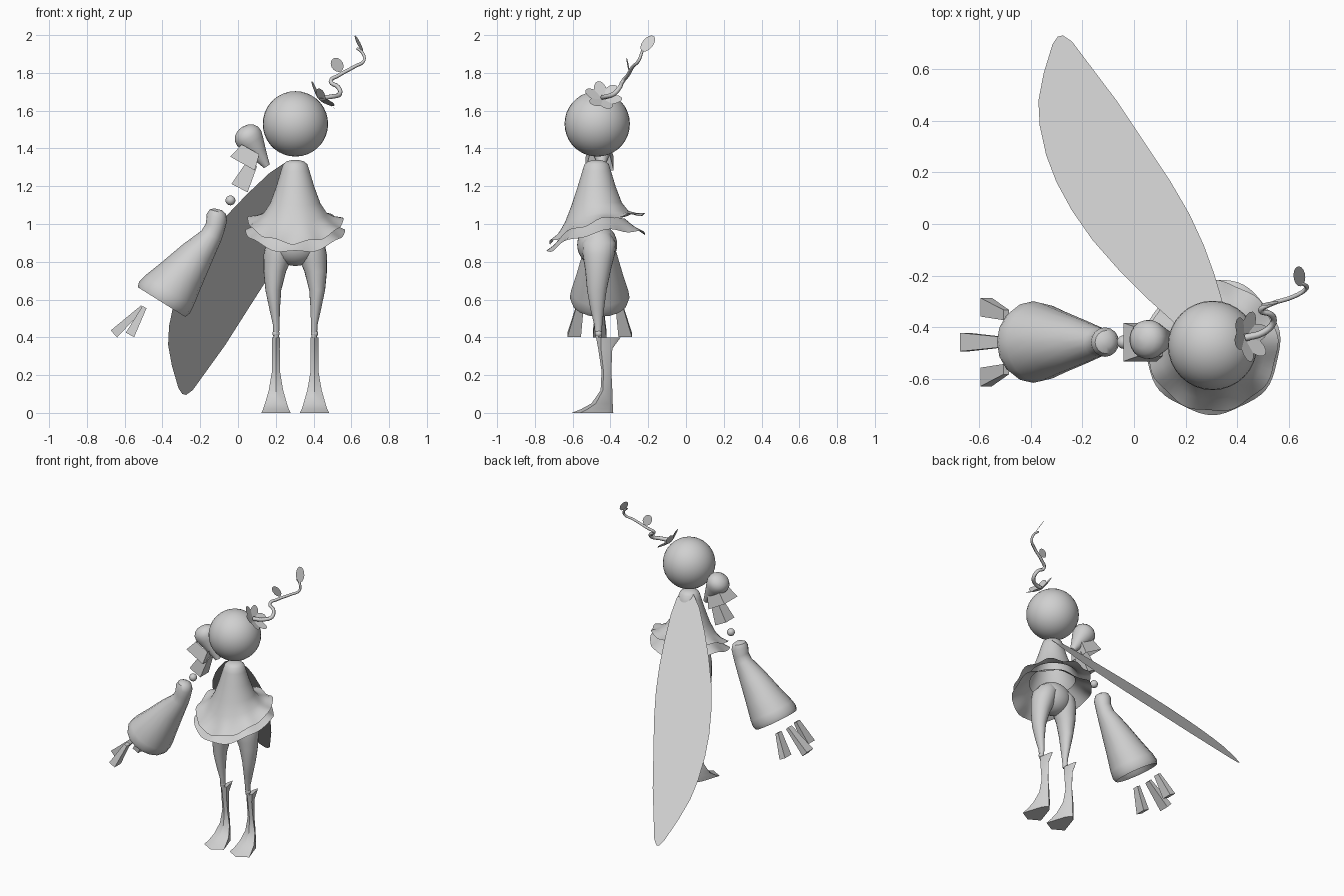
import bpy, bmesh
from math import sin, cos, pi, tau, radians
from mathutils import Vector

cube = bpy.data.objects.get("Cube")
if cube:
    bpy.data.objects.remove(cube)

mat = bpy.data.materials.new("plain_grey")
mat.use_nodes = True
mat.diffuse_color = (0.63, 0.63, 0.63, 1)
mat.node_tree.nodes["Principled BSDF"].inputs["Base Color"].default_value = mat.diffuse_color

CX = 0.303        # body axis
ARM_Y = -0.457


def finish(name, bm, angle=40):
    bmesh.ops.recalc_face_normals(bm, faces=bm.faces)
    me = bpy.data.meshes.new(name)
    bm.to_mesh(me)
    bm.free()
    me.materials.append(mat)
    ob = bpy.data.objects.new(name, me)
    bpy.context.collection.objects.link(ob)
    if angle:
        bpy.ops.object.select_all(action='DESELECT')
        ob.select_set(True)
        bpy.context.view_layer.objects.active = ob
        bpy.ops.object.shade_smooth_by_angle(angle=radians(angle))


def loft(name, rings, caps=(True, True), angle=40):
    """Skin a list of equally long closed rings."""
    bm = bmesh.new()
    vs = [[bm.verts.new(p) for p in ring] for ring in rings]
    n = len(vs[0])
    for a, b in zip(vs, vs[1:]):
        for i in range(n):
            j = (i + 1) % n
            bm.faces.new((a[i], a[j], b[j], b[i]))
    for use, ring in zip(caps, (vs[0], vs[-1])):
        if use:
            bm.faces.new(ring)
    finish(name, bm, angle)


def spun(name, a, b, profile, sides=20, caps=(True, True), angle=40):
    """Turn (fraction, radius) pairs around the axis from a to b."""
    a, b = Vector(a), Vector(b)
    side = Vector((0, 1, 0))
    up = (b - a).normalized().cross(side).normalized()
    turns = [tau * (i + 0.5) / sides for i in range(sides)]
    rings = [[a.lerp(b, t) + r * (side * cos(w) + up * sin(w)) for w in turns]
             for t, r in profile]
    loft(name, rings, caps, angle)


def ball(name, centre, size):
    bm = bmesh.new()
    bmesh.ops.create_uvsphere(bm, u_segments=32, v_segments=18, radius=1)
    bmesh.ops.scale(bm, vec=size, verts=bm.verts)
    bmesh.ops.translate(bm, vec=centre, verts=bm.verts)
    finish(name, bm)


def leaf(name, base, tip, across, width):
    """Flat oval sheet."""
    base, tip, across = Vector(base), Vector(tip), Vector(across).normalized()
    bm = bmesh.new()
    turns = [tau * i / 14 for i in range(14)]
    bm.faces.new([bm.verts.new(base.lerp(tip, 0.5 - 0.5 * cos(a)) + across * width * sin(a))
                  for a in turns])
    finish(name, bm, 0)


# Head
ball("head", (0.304, -0.47, 1.53), (0.173,) * 3)


# Dress and underskirt: round layers whose hems tilt, sag and ripple
def skirt_layer(name, profile, tilt, sag, waves, phase, caps):
    n = 64
    rings = []
    for r, z, w in profile:
        ring = []
        for i in range(n):
            a = tau * i / n
            ripple = sin(waves * a + phase) * w ** 4
            rr = r + 0.005 * ripple
            ring.append((CX + rr * cos(a), -0.473 + rr * sin(a),
                         z + w * (tilt * sin(a) - sag * sin(a) ** 2) + 0.009 * ripple))
        rings.append(ring)
    loft(name, rings, caps, 60)


skirt_layer("dress", [(0.02, 1.338, 0), (0.045, 1.332, 0), (0.064, 1.317, 0), (0.076, 1.28, 0),
                      (0.1, 1.2, 0), (0.133, 1.11, 0.1), (0.168, 1.055, 0.4),
                      (0.207, 1.03, 0.75), (0.252, 1.015, 1)], 0.075, 0.04, 9, 0.6,
            (True, False))
skirt_layer("underskirt", [(0.15, 1.03, 0.4), (0.19, 1.0, 0.7), (0.225, 0.975, 0.9),
                           (0.262, 0.955, 1)], 0.05, 0.055, 7, 0, (False, False))

# Hips
ball("hips", (CX, -0.47, 0.89), (0.13, 0.106, 0.112))


def ellipse(x, y, z, rx, ry, n=20):
    return [(x + rx * cos(tau * i / n), y + ry * sin(tau * i / n), z) for i in range(n)]


# Legs, knees and flared boots
for side, s in (("right", -1), ("left", 1)):
    thigh = [(0.95, 0.06, -0.46, 0.05, 0.06), (0.9, 0.075, -0.46, 0.08, 0.09),
             (0.84, 0.09, -0.462, 0.077, 0.085), (0.8, 0.097, -0.464, 0.071, 0.077),
             (0.75, 0.108, -0.466, 0.06, 0.067),
             (0.65, 0.116, -0.472, 0.042, 0.052), (0.55, 0.109, -0.47, 0.028, 0.036),
             (0.47, 0.101, -0.465, 0.018, 0.022), (0.4, 0.1, -0.463, 0.014, 0.016)]
    loft(side + "_leg", [ellipse(CX + s * o, y, z, rx, ry) for z, o, y, rx, ry in thigh])
    x = CX + s * 0.102
    ball(side + "_knee", (x, -0.463, 0.42), (0.019,) * 3)
    boot = []
    for z, front, back, hx in ((0.398, -0.476, -0.347, 0.022),
                               (0.34, -0.465, -0.39, 0.02),
                               (0.22, -0.447, -0.395, 0.021),
                               (0.12, -0.452, -0.39, 0.038),
                               (0.05, -0.50, -0.388, 0.058),
                               (0.02, -0.555, -0.386, 0.068),
                               (0, -0.605, -0.385, 0.078)):
        d = back - front
        boot.append([(x, front, z), (x + hx, front + 0.2 * d, z),
                     (x + 0.4 * hx, back - 0.15 * d, z), (x, back, z),
                     (x - 0.4 * hx, back - 0.15 * d, z), (x - hx, front + 0.2 * d, z)])
    loft(side + "_boot", boot, angle=30)

# Right arm, made of separate floating pieces
spun("shoulder_puff", (0.153, ARM_Y + 0.01, 1.305), (0.022, ARM_Y + 0.01, 1.513),
     [(0, 0.018), (0.35, 0.046), (0.6, 0.068), (0.72, 0.076), (0.83, 0.073),
      (0.92, 0.058), (0.98, 0.034), (1, 0.006)])
spun("sleeve_frill", (0.066, ARM_Y, 1.395), (0.024, ARM_Y, 1.32),
     [(0, 0.075), (1, 0.105)], 4, (False, False), 0)
spun("upper_arm", (0.075, ARM_Y, 1.32), (0.008, ARM_Y, 1.19),
     [(0, 0.042), (1, 0.068)], 4, angle=0)
ball("elbow", (-0.04, ARM_Y, 1.125), (0.026,) * 3)

# Bell sleeve: rings along a bent axis as (x, z, radius, lean), ending in an open cuff
sleeve = []
for x, z, r, lean in ((-0.105, 1.078, 0.02, 15), (-0.107, 1.065, 0.045, 15),
                      (-0.112, 1.035, 0.057, 18), (-0.12, 0.985, 0.053, 22),
                      (-0.14, 0.94, 0.058, 26), (-0.215, 0.845, 0.09, 32),
                      (-0.3, 0.73, 0.124, 33), (-0.365, 0.645, 0.152, 32),
                      (-0.39, 0.61, 0.158, 32), (-0.405, 0.587, 0.148, 32),
                      (-0.395, 0.605, 0.125, 32), (-0.34, 0.68, 0.09, 32)):
    c, k = cos(radians(lean)), sin(radians(lean))
    sleeve.append([(x + r * c * cos(tau * i / 16), ARM_Y + r * sin(tau * i / 16),
                    z - r * k * cos(tau * i / 16)) for i in range(16)])
loft("bell_sleeve", sleeve)


# Fingers: wedges that widen to the tip
def finger(name, base, tip):
    base, tip = Vector(base), Vector(tip)
    y = Vector((0, 1, 0))
    up = (tip - base).cross(y).normalized()
    rings = [[c + y * (sy * w) + up * (su * h) for sy, su in ((-1, -1), (1, -1), (1, 1), (-1, 1))]
             for c, w, h in ((base, 0.02, 0.012), (tip, 0.036, 0.025))]
    loft(name, rings, angle=0)


finger("middle_finger", (-0.505, ARM_Y, 0.56), (-0.657, ARM_Y, 0.418))
for label, s in (("front", -1), ("back", 1)):
    finger(label + "_finger", (-0.495, ARM_Y + s * 0.105, 0.56),
           (-0.572, ARM_Y + s * 0.135, 0.413))

# Wing: one flat sheet sloping backward, outline given as (x, z)
outline = [(0.36, 1.29), (0.31, 1.333), (0.25, 1.325), (0.167, 1.27), (0.05, 1.16),
           (-0.055, 1.05), (-0.16, 0.925), (-0.24, 0.805), (-0.3, 0.69), (-0.34, 0.58),
           (-0.365, 0.46), (-0.37, 0.36), (-0.35, 0.25), (-0.315, 0.13), (-0.295, 0.1),
           (-0.275, 0.095), (-0.24, 0.12), (-0.067, 0.36), (0.06, 0.56), (0.14, 0.685),
           (0.215, 0.82), (0.27, 0.945), (0.31, 1.06), (0.35, 1.2)]
bm = bmesh.new()
bm.faces.new([bm.verts.new((x, 0.73 - (z - 0.095) / 1.047, z)) for x, z in outline])
finish("wing", bm, 0)

# Flower on the head
heart = Vector((0.428, -0.44, 1.66))
axis = Vector((0.73, 0.12, 0.67)).normalized()
u = axis.cross(Vector((0, 1, 0))).normalized()
v = axis.cross(u)
for i in range(6):
    a = tau * i / 6 + 0.3
    out = u * cos(a) + v * sin(a)
    leaf("petal_%d" % (i + 1), heart, heart + out * 0.1 + axis * 0.035,
         axis.cross(out), 0.034)

# Curling feeler with two leaves
curve = bpy.data.curves.new("feeler", 'CURVE')
curve.dimensions = '3D'
curve.bevel_depth = 0.01
curve.bevel_resolution = 1
curve.resolution_u = 4
path = [(0.43, -0.44, 1.67), (0.5, -0.42, 1.675), (0.54, -0.38, 1.69), (0.53, -0.35, 1.725),
        (0.49, -0.335, 1.755), (0.53, -0.31, 1.785), (0.62, -0.28, 1.835),
        (0.667, -0.25, 1.865), (0.66, -0.235, 1.905), (0.63, -0.225, 1.93)]
spline = curve.splines.new('BEZIER')
spline.bezier_points.add(len(path) - 1)
for k, (p, co) in enumerate(zip(spline.bezier_points, path)):
    p.co = co
    p.handle_left_type = p.handle_right_type = 'AUTO'
    p.radius = 1.4 - 0.8 * k / len(path)
curve.materials.append(mat)
bpy.context.collection.objects.link(bpy.data.objects.new("feeler", curve))
leaf("lower_leaf", (0.535, -0.30, 1.805), (0.515, -0.315, 1.88), (1, 0.1, 0.1), 0.033)
leaf("tip_leaf", (0.66, -0.225, 1.912), (0.62, -0.18, 1.998), (0.35, 1, -0.1), 0.034)
